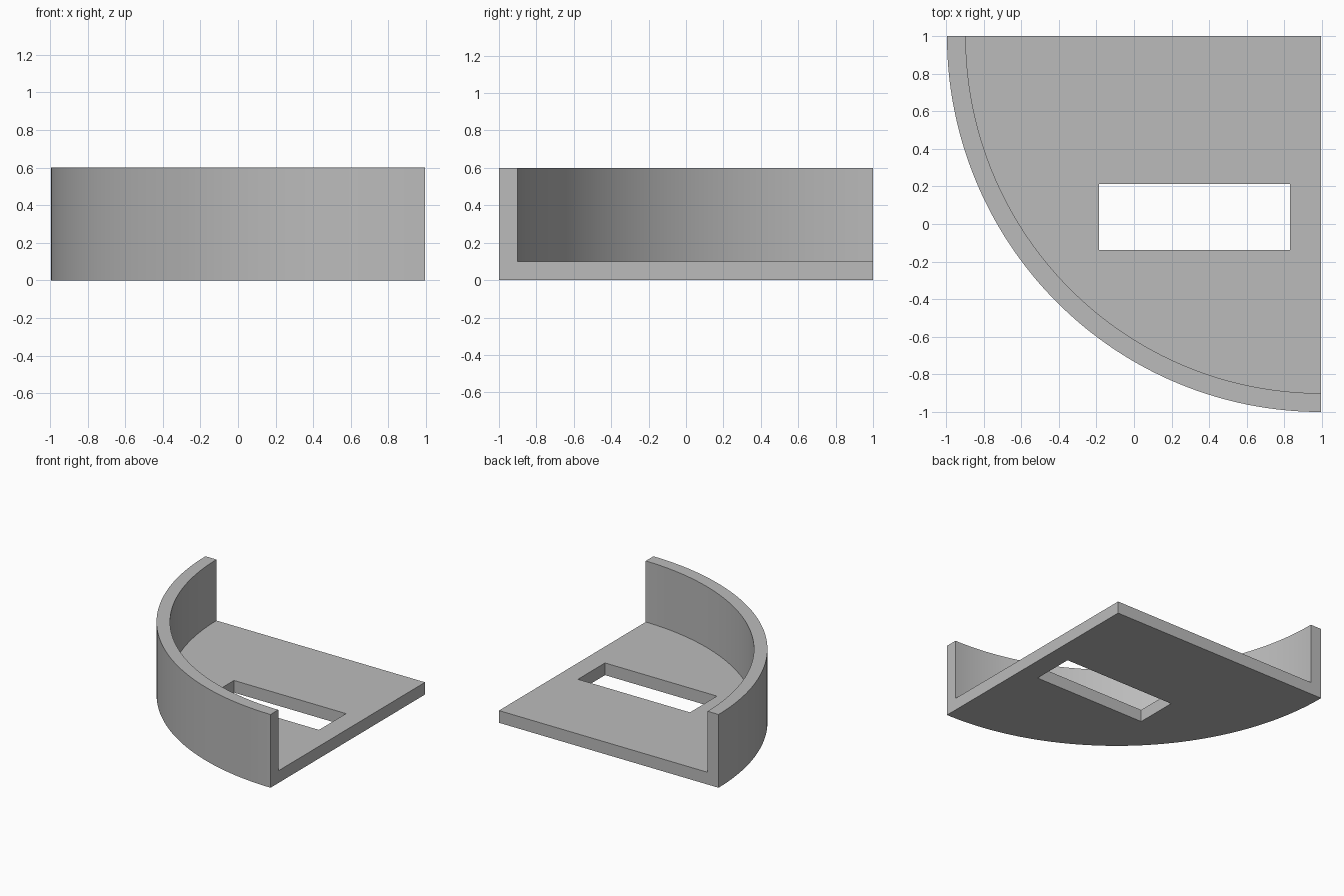
import bpy, bmesh
from math import cos, sin, pi, radians

cube = bpy.data.objects.get("Cube")
if cube:
    bpy.data.objects.remove(cube, do_unlink=True)

CX, CY = 0.995, 1.0        # corner of the quarter round
WALL, FLOOR, HEIGHT = 0.1, 0.1, 0.6
SEGMENTS = 64

grey = bpy.data.materials.new("plain grey")
grey.use_nodes = True
colour = (0.5, 0.5, 0.5, 1)
grey.diffuse_color = colour
grey.node_tree.nodes["Principled BSDF"].inputs["Base Color"].default_value = colour


def arc(inset):
    """Quarter arc from the back end of the wall to its front end."""
    rx, ry = 2 * CX - inset, 2 * CY - inset
    angles = [pi / 2 * i / SEGMENTS for i in range(SEGMENTS + 1)]
    return [(CX - rx * cos(a), CY - ry * sin(a)) for a in angles]


def prism(name, outline, z0, z1):
    """Extrude a closed outline upwards."""
    bm = bmesh.new()
    face = bm.faces.new([bm.verts.new((x, y, z0)) for x, y in outline])
    top = bmesh.ops.extrude_face_region(bm, geom=[face])["geom"]
    verts = [g for g in top if isinstance(g, bmesh.types.BMVert)]
    bmesh.ops.translate(bm, verts=verts, vec=(0, 0, z1 - z0))
    bmesh.ops.recalc_face_normals(bm, faces=bm.faces)
    mesh = bpy.data.meshes.new(name)
    bm.to_mesh(mesh)
    bm.free()
    mesh.materials.append(grey)
    obj = bpy.data.objects.new(name, mesh)
    bpy.context.collection.objects.link(obj)
    return obj


def cut(target, cutter):
    """Subtract the cutter, then discard it."""
    cutter.hide_render = True
    mod = target.modifiers.new("cut", "BOOLEAN")
    mod.operation, mod.solver, mod.object = "DIFFERENCE", "EXACT", cutter
    bpy.context.view_layer.objects.active = target
    bpy.ops.object.modifier_apply(modifier=mod.name)
    bpy.data.objects.remove(cutter, do_unlink=True)


# Solid quarter round, full wall height
tray = prism("quarter_round_tray", arc(0) + [(CX, CY)], 0, HEIGHT)

# Hollow above the floor, open along both straight sides
inner = arc(WALL)
far_x, far_y = CX + 0.2, CY + 0.2
hollow = [(inner[0][0], far_y)] + inner + [(far_x, inner[-1][1]), (far_x, far_y)]
cut(tray, prism("hollow_cutter", hollow, FLOOR, HEIGHT + 0.2))

# Rectangular slot through the floor
x0, x1, y0, y1 = -0.185, 0.83, -0.137, 0.213
slot = [(x0, y0), (x1, y0), (x1, y1), (x0, y1)]
cut(tray, prism("slot_cutter", slot, -0.2, FLOOR + 0.2))

# Smooth curved walls with crisp edges
bpy.ops.object.select_all(action="DESELECT")
tray.select_set(True)
bpy.context.view_layer.objects.active = tray
bpy.ops.object.shade_smooth_by_angle(angle=radians(30))
